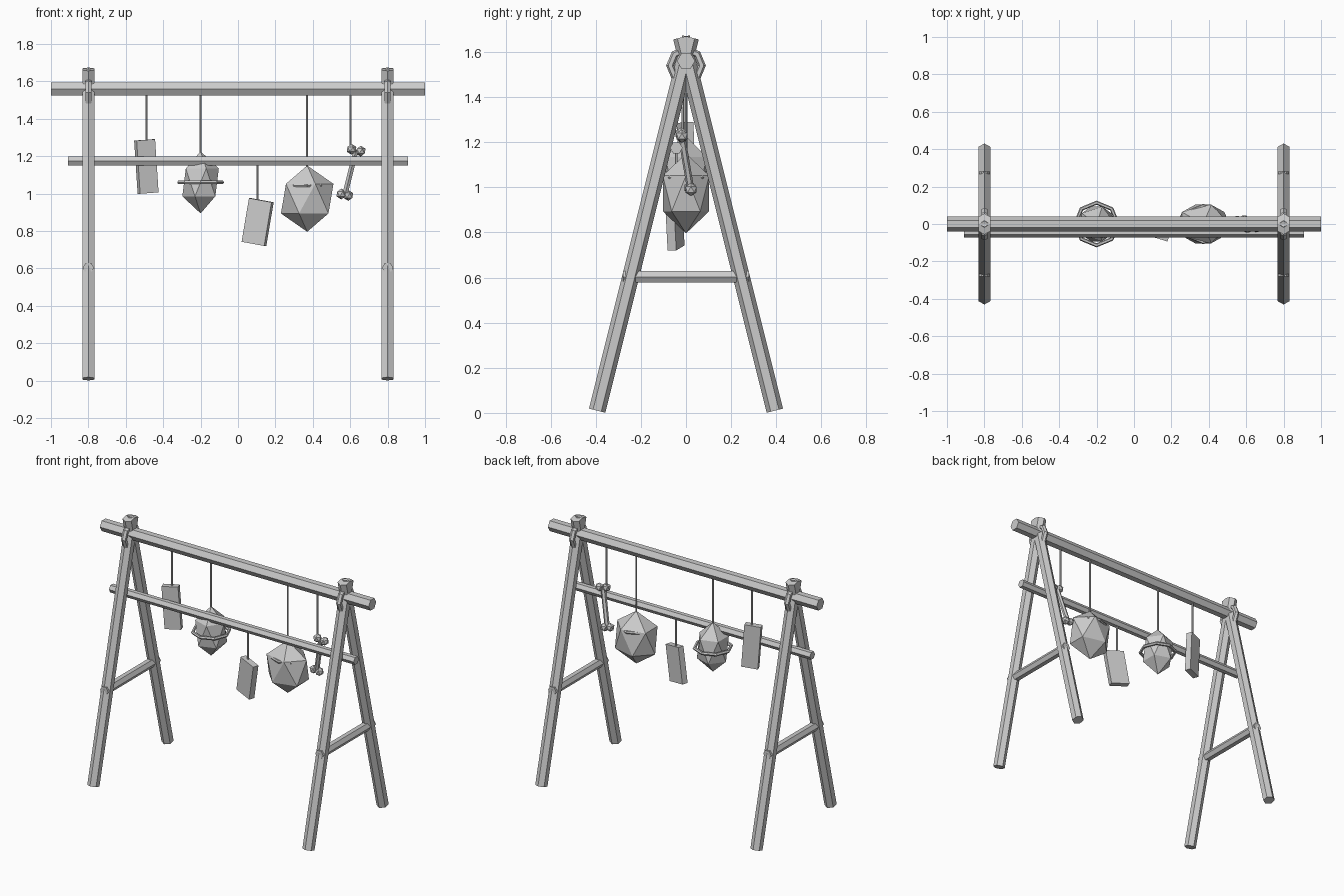
import bpy, math
from math import sin, cos, pi, radians
from mathutils import Vector

if "Cube" in bpy.data.objects:
    bpy.data.objects.remove(bpy.data.objects["Cube"])


def make(name, verts, faces):
    mesh = bpy.data.meshes.new(name)
    mesh.from_pydata(verts, [], faces)
    ob = bpy.data.objects.new(name, mesh)
    bpy.context.collection.objects.link(ob)
    return ob


def pole(name, a, b, r, ref=(0, 1, 0), n=6):
    """Capped n-sided prism from a to b with one corner pointing along ref."""
    a, b = Vector(a), Vector(b)
    d = (b - a).normalized()
    u = Vector(ref)
    u = (u - d * u.dot(d)).normalized()
    v = d.cross(u)
    ring = [(u * cos(2 * pi * i / n) + v * sin(2 * pi * i / n)) * r for i in range(n)]
    verts = [a + p for p in ring] + [b + p for p in ring]
    faces = [(i, (i + 1) % n, n + (i + 1) % n, n + i) for i in range(n)]
    faces += [tuple(range(n))[::-1], tuple(range(n, 2 * n))]
    return make(name, verts, faces)


def ring(name, loc, major, minor, rot=(0, 0, 0), n=8, m=6):
    bpy.ops.mesh.primitive_torus_add(location=loc, rotation=rot, major_radius=major,
                                     minor_radius=minor, major_segments=n, minor_segments=m)
    bpy.context.object.name = name


def gem(name, loc, scale):
    bpy.ops.mesh.primitive_ico_sphere_add(subdivisions=1, radius=1, location=loc)
    bpy.context.object.name = name
    bpy.context.object.scale = scale


def slab(name, loc, size, tilt, yaw):
    bpy.ops.mesh.primitive_cube_add(size=1, location=loc,
                                    rotation=(0, radians(tilt), radians(yaw)))
    bpy.context.object.name = name
    bpy.context.object.scale = size


# A-frames: crossed legs, brace and rope lashing at each end
for side, x in (("left", -0.8), ("right", 0.8)):
    for end, s in (("front", -1), ("back", 1)):
        pole(f"{end}_leg_{side}", (x, s * 0.394, 0.01), (x, -s * 0.02, 1.665), 0.0375)
    pole(f"brace_{side}", (x, -0.28, 0.603), (x, 0.28, 0.603), 0.03, ref=(1, 0, 0))
    ring(f"lashing_{side}", (x, 0, 1.54), 0.07, 0.018, rot=(0, pi / 2, 0))

# Horizontal poles
pole("top_beam", (-1, 0, 1.56), (1, 0, 1.56), 0.04)
pole("front_rail", (-0.91, -0.043, 1.175), (0.91, -0.043, 1.175), 0.028)

# Hanging cords: x, y, top z, bottom z
for i, (x, y, top, bottom) in enumerate([(-0.49, 0, 1.54, 1.27), (-0.2, 0, 1.54, 1.2),
                                         (0.105, -0.043, 1.16, 0.95), (0.37, 0, 1.54, 1.13),
                                         (0.602, -0.015, 1.54, 1.24)]):
    pole(f"cord_{i + 1}", (x, y, bottom), (x, y, top), 0.006)

# Hanging slabs
slab("slab_left", (-0.49, 0, 1.145), (0.105, 0.04, 0.285), -4, 20)
slab("slab_middle", (0.105, -0.05, 0.848), (0.128, 0.04, 0.237), 10, -17)

# Faceted pots with rims
gem("small_pot", (-0.2, 0, 1.06), (0.109, 0.109, 0.166))
ring("small_pot_rim", (-0.2, 0, 1.06), 0.114, 0.011)
gem("large_pot", (0.37, 0, 0.973), (0.157, 0.121, 0.177))
ring("large_pot_rim", (0.37, 0, 1.043), 0.098, 0.01)

# Hanging bone: shaft plus two knobs at each end
pole("bone_shaft", (0.63, -0.02, 1.23), (0.572, 0.02, 0.995), 0.016)
for i, p in enumerate([(0.607, -0.022, 1.237), (0.656, -0.018, 1.227),
                       (0.552, 0.018, 0.998), (0.59, 0.022, 0.99)]):
    gem(f"bone_knob_{i + 1}", p, (0.029, 0.029, 0.029))
